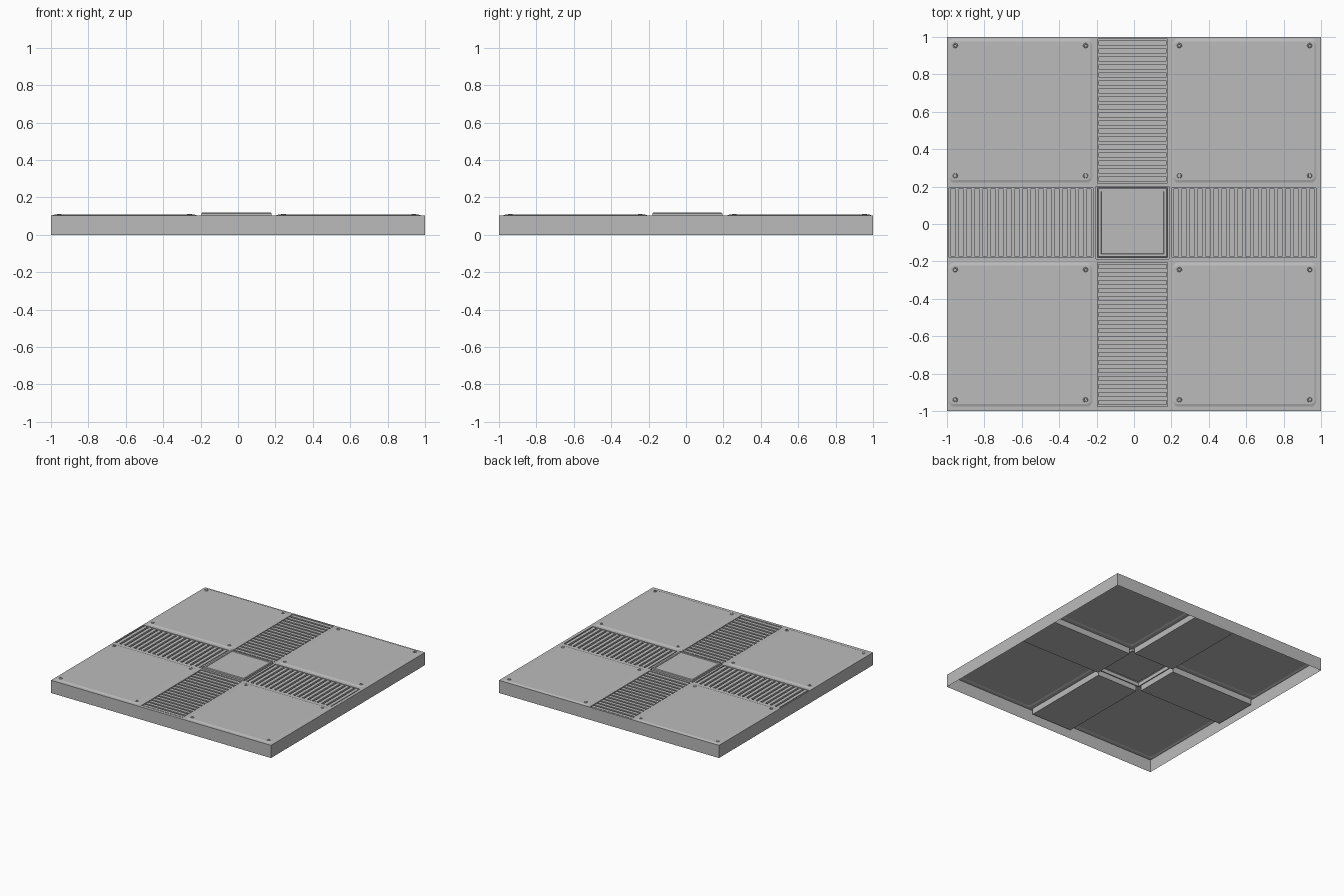
import bpy, bmesh
from math import cos, sin, pi

cube = bpy.data.objects.get("Cube")
if cube:
    bpy.data.objects.remove(cube)

DECK = 0.104          # deck height
SX, SY = -0.008, 0.007  # details sit slightly off centre
PANEL_C, PANEL_H, PANEL_R = 0.599, 0.385, 0.03
VENT_C, VENT_L, VENT_W = 0.597, 0.385, 0.186
SLATS = 18

grey = bpy.data.materials.new("plain grey")
grey.use_nodes = True
grey.diffuse_color = (0.5, 0.5, 0.5, 1)
grey.node_tree.nodes["Principled BSDF"].inputs["Base Color"].default_value = (0.5, 0.5, 0.5, 1)


def finish(name, bm):
    mesh = bpy.data.meshes.new(name)
    bm.to_mesh(mesh)
    bm.free()
    mesh.materials.append(grey)
    obj = bpy.data.objects.new(name, mesh)
    bpy.context.collection.objects.link(obj)
    return obj


def outline(bm, cx, cy, hx, hy, r, z):
    """Counter-clockwise rectangle, with rounded corners when r > 0."""
    steps = 5 if r else 0
    verts = []
    for k, (sx, sy) in enumerate([(1, 1), (-1, 1), (-1, -1), (1, -1)]):
        for i in range(steps + 1):
            a = (k + i / max(steps, 1)) * pi / 2
            verts.append(bm.verts.new((cx + sx * (hx - r) + r * cos(a),
                                       cy + sy * (hy - r) + r * sin(a), z)))
    return verts


def shell(bm, cx, cy, rings, cap=True):
    """Open shell joining successive (hx, hy, r, z) outlines."""
    loops = [outline(bm, cx, cy, *ring) for ring in rings]
    for a, b in zip(loops, loops[1:]):
        for i in range(len(a)):
            j = (i + 1) % len(a)
            bm.faces.new((a[i], a[j], b[j], b[i]))
    if cap:
        bm.faces.new(loops[-1])


QUADS = [(x, y) for x in (-1, 1) for y in (-1, 1)]
ARMS = [(1, 0), (-1, 0), (0, 1), (0, -1)]


def vent_box(dx, dy):
    """Centre and half sizes of one vent trough."""
    hx, hy = (VENT_L, VENT_W) if dx else (VENT_W, VENT_L)
    return SX + dx * VENT_C, SY + dy * VENT_C, hx, hy


# Deck with openings for the panels, vents and centre cover
bm = bmesh.new()
loops = [outline(bm, 0, 0, 1, 1, 0, DECK), outline(bm, SX, SY, 0.194, 0.194, 0, DECK)]
loops += [outline(bm, SX + x * PANEL_C, SY + y * PANEL_C, PANEL_H, PANEL_H, PANEL_R, DECK)
          for x, y in QUADS]
loops += [outline(bm, *vent_box(*d), 0, DECK) for d in ARMS]
edges = [bm.edges.new((l[i - 1], l[i])) for l in loops for i in range(len(l))]
bmesh.ops.triangle_fill(bm, edges=edges, use_beauty=True, normal=(0, 0, 1))
for f in bm.faces:
    f.normal_update()
    if f.normal.z < 0:
        f.normal_flip()
finish("deck", bm)

# Outer skirt, open below
bm = bmesh.new()
shell(bm, 0, 0, [(1, 1, 0, 0), (1, 1, 0, DECK)], cap=False)
finish("skirt", bm)

# Raised corner panels with four screws each
for n, (x, y) in enumerate(QUADS, 1):
    cx, cy = SX + x * PANEL_C, SY + y * PANEL_C
    bm = bmesh.new()
    shell(bm, cx, cy, [(PANEL_H, PANEL_H, PANEL_R, DECK),
                       (PANEL_H - 0.014, PANEL_H - 0.014, PANEL_R - 0.012, 0.109)])
    finish(f"corner_panel_{n}", bm)
    bm = bmesh.new()
    for u, v in QUADS:
        px, py = cx + u * 0.348, cy + v * 0.348
        shell(bm, px, py, [(0.013, 0.013, 0.0129, 0.109), (0.011, 0.011, 0.0109, 0.112),
                           (0.008, 0.008, 0.0079, 0.112), (0.007, 0.007, 0.0069, 0.1095)])
    finish(f"panel_screws_{n}", bm)

# Vent troughs and their slats
for n, d in enumerate(ARMS, 1):
    cx, cy, hx, hy = vent_box(*d)
    bm = bmesh.new()
    shell(bm, cx, cy, [(hx, hy, 0, DECK), (hx, hy, 0, 0.055)])
    finish(f"vent_trough_{n}", bm)
    bm = bmesh.new()
    pitch = 2 * VENT_L / SLATS
    for i in range(SLATS):
        t = -VENT_L + (i + 0.5) * pitch
        sx, sy = (pitch * 0.32, VENT_W - 0.004) if d[0] else (VENT_W - 0.004, pitch * 0.32)
        shell(bm, cx + t * abs(d[0]), cy + t * abs(d[1]),
              [(sx, sy, 0, 0.056), (sx, sy, 0, DECK - 0.002)])
    finish(f"vent_slats_{n}", bm)

# Centre cover: narrow groove, raised rim and shallow tray
bm = bmesh.new()
profile = [(0.194, DECK), (0.194, 0.085), (0.187, 0.085), (0.187, 0.114),
           (0.182, 0.119), (0.168, 0.119), (0.166, 0.115)]
shell(bm, SX, SY, [(h, h, 0, z) for h, z in profile])
finish("centre_cover", bm)
